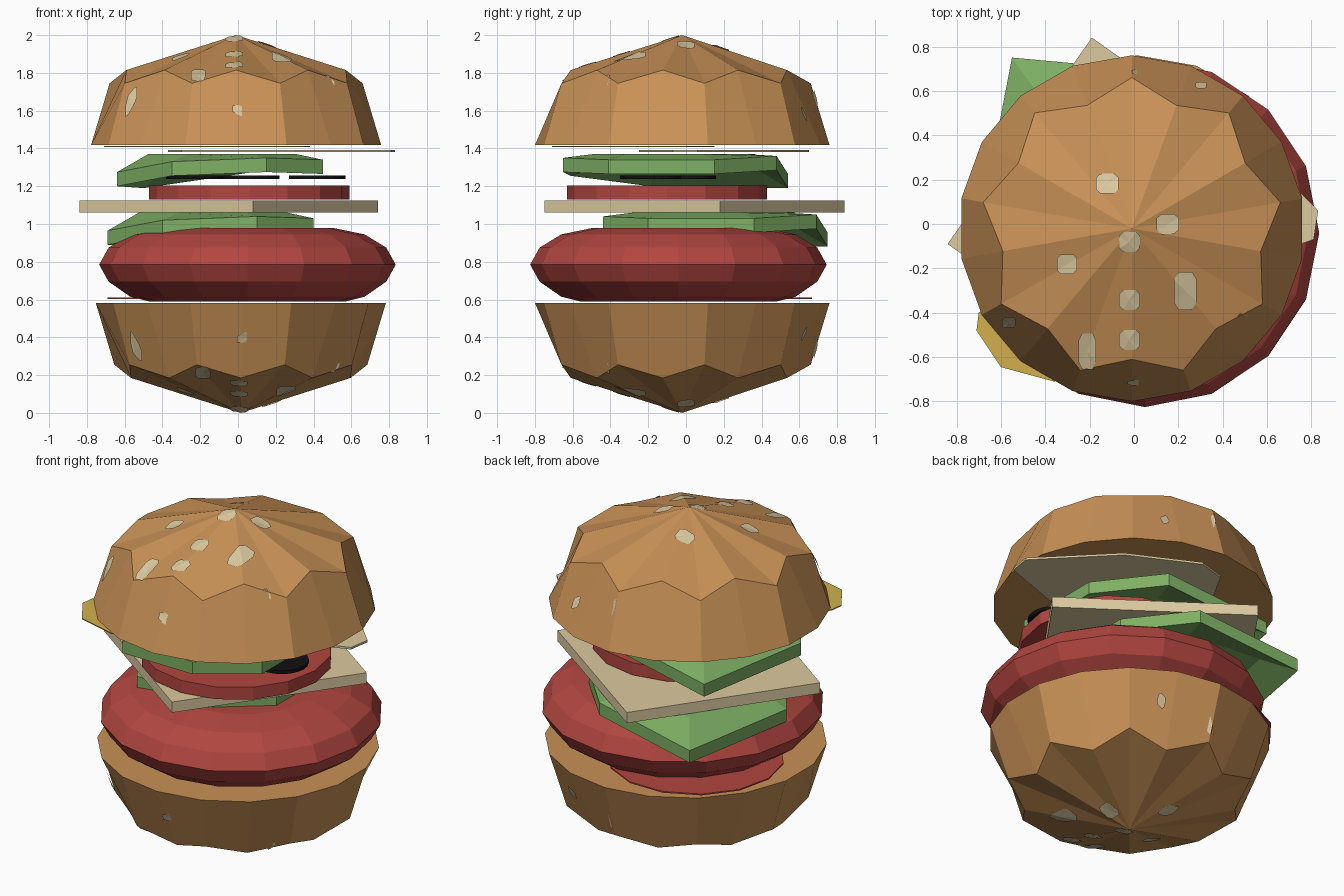
import bpy, bmesh, math
from mathutils import Vector
from mathutils.bvhtree import BVHTree

if "Cube" in bpy.data.objects:
    bpy.data.objects.remove(bpy.data.objects["Cube"])


def material(name, rgb):
    lin = [((c / 255 + 0.055) / 1.055) ** 2.4 if c > 10 else c / 255 / 12.92 for c in rgb]
    m = bpy.data.materials.new(name)
    m.diffuse_color = (*lin, 1)
    m.use_nodes = True
    m.node_tree.nodes["Principled BSDF"].inputs["Base Color"].default_value = m.diffuse_color
    return m


BUN = material("toasted bun", (200, 145, 86))
CREAM = material("cream", (220, 202, 160))
RED = material("red", (178, 70, 64))
GREEN = material("leaf green", (126, 176, 100))
YELLOW = material("mustard yellow", (210, 176, 76))
BLACK = material("black", (16, 16, 16))


def make(name, verts, faces, mat, fix=True):
    me = bpy.data.meshes.new(name)
    me.from_pydata([tuple(v) for v in verts], [], faces)
    if fix:
        bm = bmesh.new()
        bm.from_mesh(me)
        bmesh.ops.recalc_face_normals(bm, faces=bm.faces)
        bm.to_mesh(me)
        bm.free()
    me.materials.append(mat)
    ob = bpy.data.objects.new(name, me)
    bpy.context.collection.objects.link(ob)
    return ob


def loft(name, rings, mat):
    """Skin a stack of equal-length rings and cap both ends."""
    n = len(rings[0])
    verts = [v for r in rings for v in r]
    faces = [(k * n + i, k * n + (i + 1) % n, (k + 1) * n + (i + 1) % n, (k + 1) * n + i)
             for k in range(len(rings) - 1) for i in range(n)]
    faces += [tuple(range(n)), tuple(range(len(verts) - n, len(verts)))]
    return make(name, verts, faces, mat)


def circle(x, y, z, r, n):
    return [(x + r * math.cos(math.tau * i / n), y + r * math.sin(math.tau * i / n), z)
            for i in range(n)]


def lathe(name, x, y, profile, n, mat):
    return loft(name, [circle(x, y, z, r, n) for r, z in profile], mat)


def slab(name, outline, z0, z1, mat):
    return loft(name, [[(x, y, z) for x, y in outline] for z in (z0, z1)], mat)


# Bun half: 18-sided dome with a zigzag shoulder and a pointed crown
def bun(name, cx, flip):
    cy, n = -0.02, 18
    base, shoulder = [], []
    for i in range(n):
        a = math.radians(90 + 20 * i)
        c, s = math.cos(a), math.sin(a)
        r, z = (0.68, 1.745) if i % 2 == 0 else (0.59, 1.815)
        base.append((cx + 0.78 * c, cy + 0.78 * s, 1.417))
        shoulder.append((cx + r * c, cy + r * s, z))
    verts = base + shoulder + [(cx, cy, 2.0)]
    if flip:
        verts = [(x, y, 2 - z) for x, y, z in verts]
    faces = [tuple(range(n))]
    for i in range(n):
        j = (i + 1) % n
        faces += [(i, j, n + j, n + i), (n + i, n + j, 2 * n)]
    return make(name, verts, faces, BUN)


# Seeds: (x, y, width, depth) seen from above, draped over the bun
SEEDS = [(-.12, .18, .10, .09), (.15, 0, .10, .09), (-.02, -.08, .09, .09),
         (-.30, -.18, .09, .09), (.23, -.30, .10, .17), (-.02, -.34, .09, .09),
         (-.02, -.52, .09, .09), (-.21, -.57, .08, .16), (.49, -.43, .05, .05),
         (-.56, -.44, .06, .05), (.04, -.71, .14, .025), (-.63, -.29, .02, .12),
         (.03, .68, .08, .025), (.30, .62, .05, .03)]


def seeds(name, bun_ob, dx, flip):
    me = bun_ob.data
    tree = BVHTree.FromPolygons([v.co for v in me.vertices], [p.vertices for p in me.polygons])
    start, ray = (-3, Vector((0, 0, 1))) if flip else (5, Vector((0, 0, -1)))
    verts, faces = [], []
    for x, y, w, d in SEEDS:
        first = len(verts)
        pts = [(0, 0)] + [(.5, .3), (.3, .5), (-.3, .5), (-.5, .3),
                          (-.5, -.3), (-.3, -.5), (.3, -.5), (.5, -.3)]
        for u, v in pts:
            p, nrm, _, _ = tree.ray_cast(Vector((x + dx + u * w, y + v * d, start)), ray)
            verts.append(p + nrm * 0.007)
        for i in range(8):
            f = (first, first + 1 + i, first + 1 + (i + 1) % 8)
            faces.append(f[::-1] if flip else f)
    make(name, verts, faces, CREAM, fix=False)


top = bun("top_bun", -0.01, False)
bottom = bun("bottom_bun", 0.015, True)
seeds("top_seeds", top, 0, False)
seeds("bottom_seeds", bottom, 0.025, True)

# Patty
lathe("patty", 0.05, -0.04, [(.52, .59), (.62, .615), (.735, .695), (.785, .785),
                             (.735, .875), (.62, .945), (.45, .98)], 16, RED)

# Lettuce leaves: flat middle with a drooping corner at the back left
LEAF = [(-.55, .75, .955), (.10, .69, 1.05), (.40, .36, 1.03), (.40, -.20, 1.03),
        (.10, -.44, 1.04), (-.40, -.40, 1.02), (-.69, .02, .965)]


def lettuce(name, dx, dy, dz):
    t = 0.075
    outer = [(x + dx, y + dy, z + dz) for x, y, z in LEAF]
    inner = [((x + .1) * .72 - .1 + dx, (y - .12) * .72 + .12 + dy, 1.06 + dz) for x, y, z in LEAF]
    low = lambda ring: [(x, y, z - t) for x, y, z in ring]
    loft(name, [low(inner), low(outer), outer, inner], GREEN)


lettuce("lower_lettuce", 0, 0, 0)
lettuce("upper_lettuce", 0.05, -0.21, 0.31)

# Square cheese slab, tomato slice and olive discs
slab("cheese_slab", [(.74, .18), (-.19, .84), (-.84, -.09), (.08, -.75)], 1.06, 1.125, CREAM)
lathe("tomato_slice", 0.06, -0.10, [(.53, 1.13), (.53, 1.205)], 16, RED)
for i, (x, y) in enumerate([(-.23, -.20), (.07, .01), (.42, -.18)]):
    lathe(f"olive_{i + 1}", x, y, [(.15, 1.238), (.15, 1.258)], 20, BLACK)

# Thin sheets: sauces against the buns and an onion sheet
slab("red_sauce", [(x, y) for x, y, _ in circle(-.20, .19, 0, .49, 14)], .603, .611, RED)
slab("yellow_sauce", [(-.71, -.48), (-.60, -.645), (-.36, -.71), (.35, -.50),
                      (.38, 0), (-.10, .15), (-.70, -.40)][::-1], 1.408, 1.414, YELLOW)
slab("onion_sheet", [(.83, .06), (.45, .45), (.05, .65), (-.12, .60), (-.37, .15),
                     (-.30, -.10), (.30, -.25), (.81, -.07)], 1.38, 1.393, CREAM)
